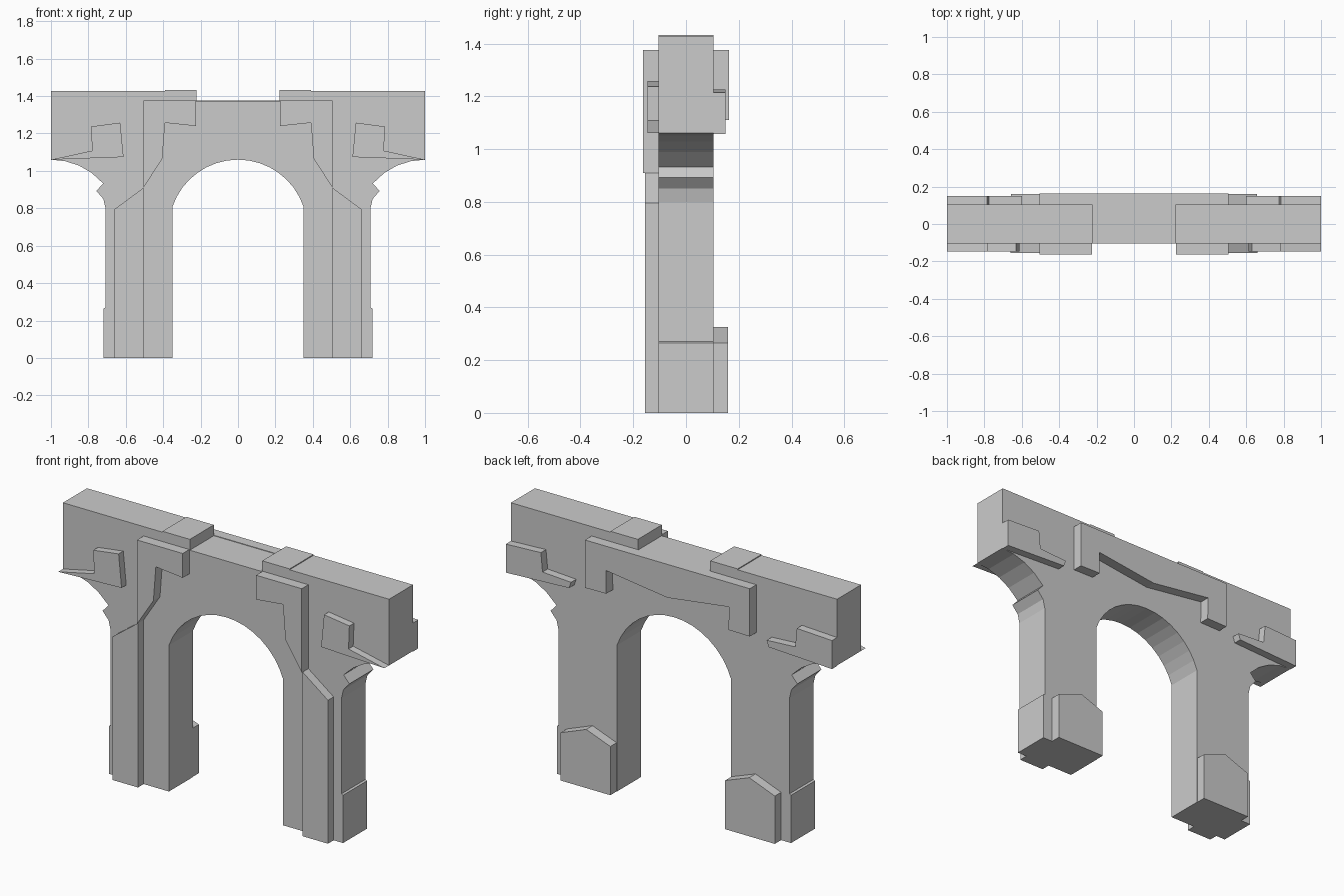
import bpy, bmesh
from math import sin, cos, radians

if "Cube" in bpy.data.objects:
    bpy.data.objects.remove(bpy.data.objects["Cube"])


def flip(points):
    return [(-x, z) for x, z in reversed(points)]


def slab(name, points, y0, y1):
    """Extrude an x-z outline from y0 to y1."""
    bm = bmesh.new()
    face = bm.faces.new([bm.verts.new((x, y0, z)) for x, z in points])
    ext = bmesh.ops.extrude_face_region(bm, geom=[face])
    verts = [v for v in ext["geom"] if isinstance(v, bmesh.types.BMVert)]
    bmesh.ops.translate(bm, verts=verts, vec=(0, y1 - y0, 0))
    bmesh.ops.recalc_face_normals(bm, faces=bm.faces)
    mesh = bpy.data.meshes.new(name)
    bm.to_mesh(mesh)
    bm.free()
    obj = bpy.data.objects.new(name, mesh)
    bpy.context.collection.objects.link(obj)
    return obj


def pair(name, points, y0, y1):
    slab(name + "_right", points, y0, y1)
    slab(name + "_left", flip(points), y0, y1)


W = 0.105

# Main wall: right half outline from the parapet down to the inner leg
outer = [(0.222, 1.372), (0.222, 1.432), (0.39, 1.432), (0.39, 1.427),
         (1, 1.427), (1, 1.06)]
outer += [(1 - 0.37 * sin(radians(a)), 0.69 + 0.37 * cos(radians(a)))
          for a in (12, 24, 36, 49)]
outer += [(0.757, 0.893), (0.72, 0.85), (0.708, 0.80), (0.708, 0.27),
          (0.718, 0.265), (0.718, 0), (0.35, 0)]
arch = [(0.37 * cos(radians(a)), 0.69 + 0.37 * sin(radians(a)))
        for a in [19 + 142 * i / 16 for i in range(17)]]
slab("arch_wall", outer + arch + flip(outer), -W, W)

# Front corner brackets and pilasters
pair("front_bracket", [(0.225, 1.375), (0.225, 1.24), (0.39, 1.257), (0.405, 1.065),
                       (0.505, 0.91), (0.505, 1.375)], -0.163, -W)
pair("pilaster", [(0.505, 0), (0.66, 0), (0.66, 0.795), (0.505, 0.91)], -0.155, -W)

# Raised stone patches near the ends
pair("front_patch", [(1, 1.06), (0.78, 1.108), (0.785, 1.237), (0.63, 1.258),
                     (0.612, 1.074)], -0.146, -W)
pair("back_patch", [(1, 1.057), (1, 1.215), (0.785, 1.225), (0.775, 1.12),
                    (0.6, 1.11), (0.612, 1.075)], W, 0.15)

# Back band with hanging ends
band = [(0.505, 1.375), (0.505, 1.11), (0.375, 1.112), (0.378, 1.24)]
slab("back_band", band + [(0, 1.19)] + flip(band), W, 0.163)

# Gabled plinths behind the feet
pair("plinth", [(0.352, 0), (0.352, 0.27), (0.5, 0.325), (0.657, 0.265),
                (0.657, 0)], W, 0.16)
